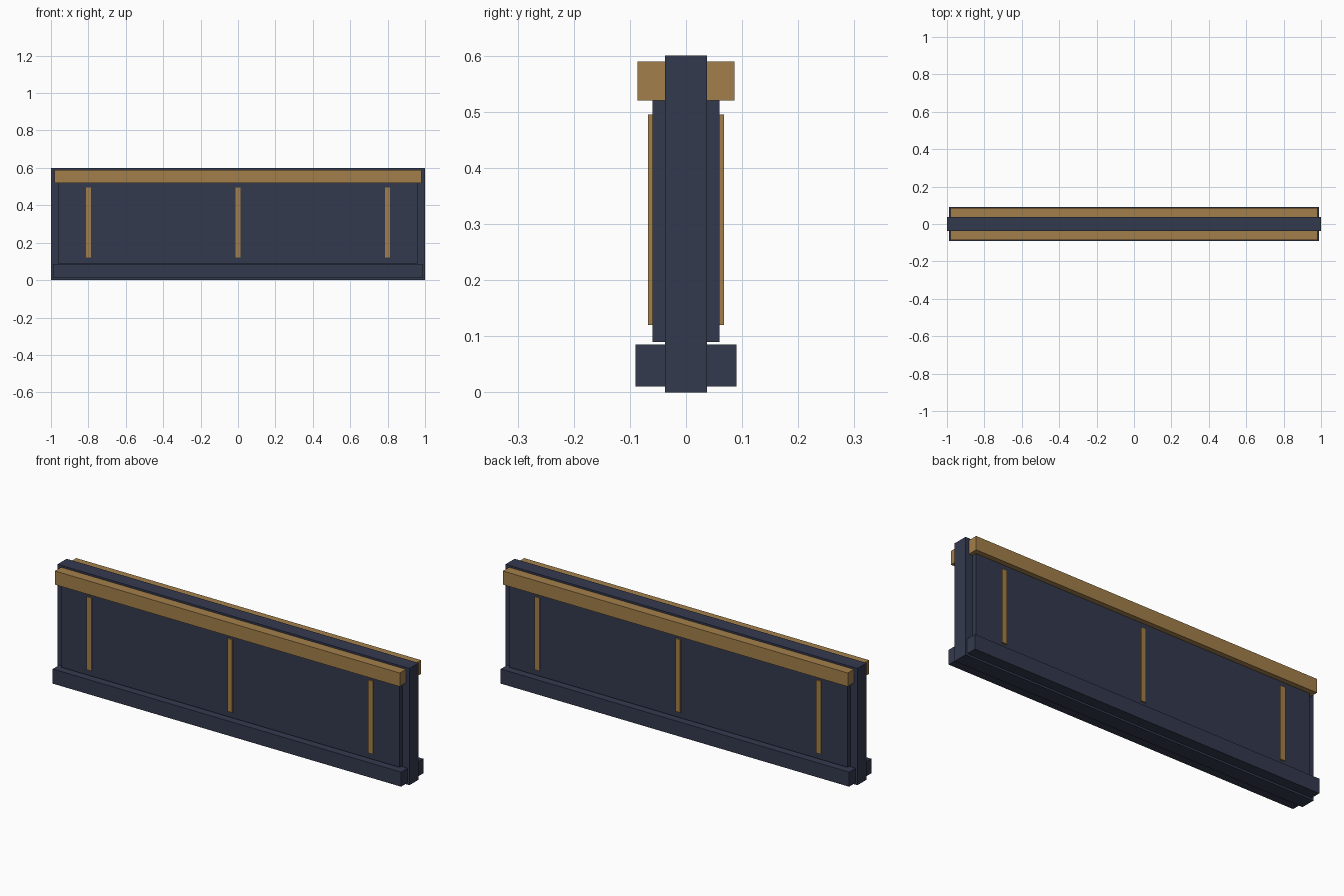
import bpy

cube = bpy.data.objects.get("Cube")
if cube:
    bpy.data.objects.remove(cube, do_unlink=True)


def make_material(name, rgb):
    mat = bpy.data.materials.new(name)
    mat.use_nodes = True
    color = (*rgb, 1.0)
    mat.diffuse_color = color
    mat.node_tree.nodes["Principled BSDF"].inputs["Base Color"].default_value = color
    return mat


navy = make_material("dark navy", (0.034, 0.042, 0.076))
gold = make_material("aged gold", (0.366, 0.212, 0.069))


def box(name, x, y, z, mat):
    """Box spanning the given (low, high) range on each axis."""
    spans = (x, y, z)
    bpy.ops.mesh.primitive_cube_add(size=1, location=[(a + b) / 2 for a, b in spans])
    obj = bpy.context.object
    obj.name = name
    obj.scale = [abs(b - a) for a, b in spans]
    bpy.ops.object.transform_apply(location=False, rotation=False, scale=True)
    obj.data.materials.append(mat)
    return obj


# Central slab
core = 0.037
box("wall_core", (-1, 1), (-core, core), (0, 0.6), navy)

# Matching trim on both faces of the slab
for side, label in ((-1, "front"), (1, "back")):
    def depth(outer, inner=core - 0.004):
        return (side * inner, side * outer)

    box(f"{label}_panel", (-0.96, 0.96), depth(0.06), (0.09, 0.52), navy)
    box(f"{label}_baseboard", (-0.99, 0.99), depth(0.09), (0.01, 0.085), navy)
    box(f"{label}_top_rail", (-0.98, 0.98), depth(0.0865), (0.52, 0.59), gold)

    # Thin upright strips on the panel
    for x, place in ((-0.8, "right"), (0, "middle"), (0.8, "left")):
        box(f"{label}_{place}_strip", (x - 0.0135, x + 0.0135),
            depth(0.0675, 0.056), (0.12, 0.495), gold)
